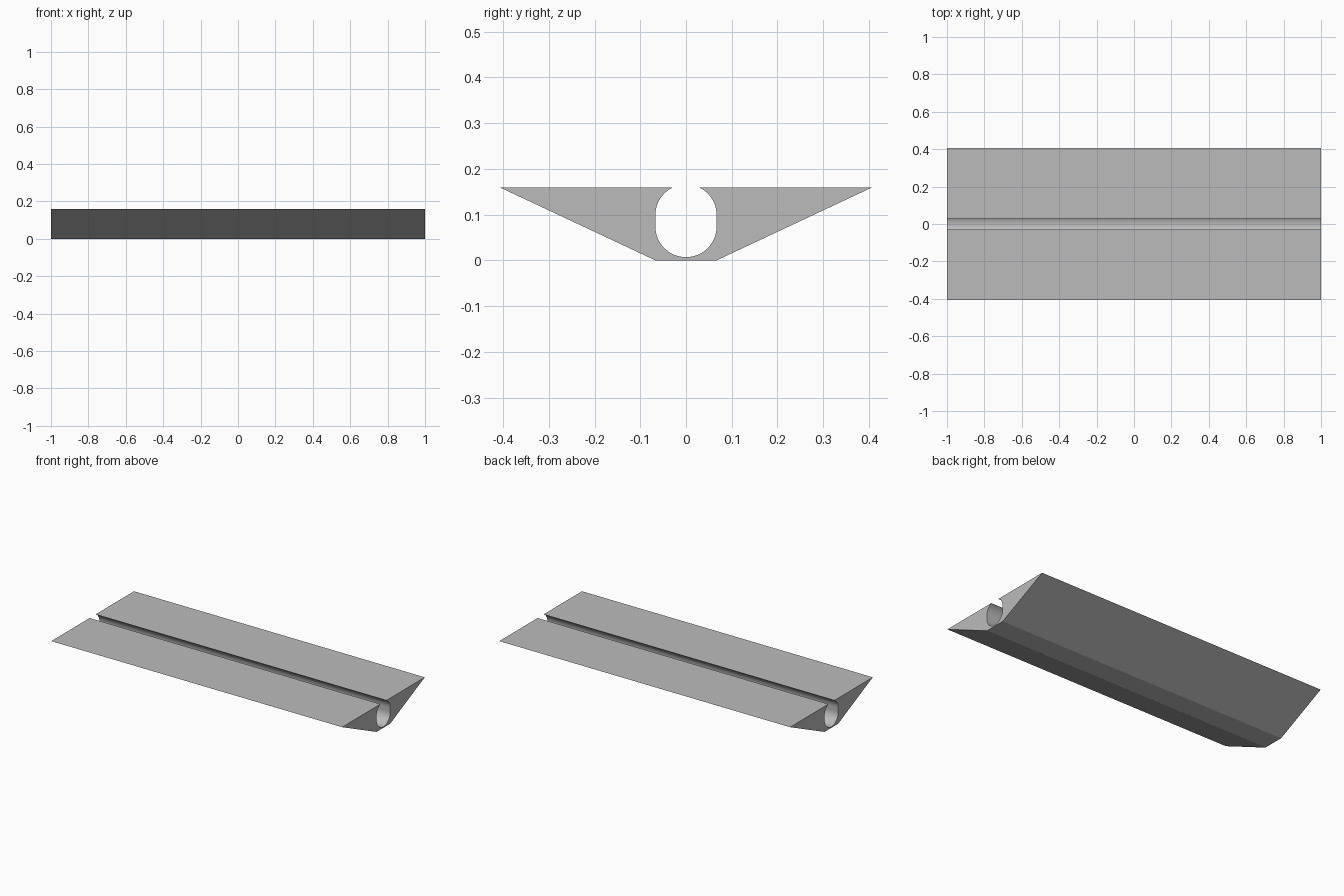
import bpy
import bmesh
from math import sin, cos, pi, asin, radians

cube = bpy.data.objects.get("Cube")
if cube:
    bpy.data.objects.remove(cube, do_unlink=True)

HALF_LENGTH = 1.0
HEIGHT = 0.159
HALF_TOP, HALF_BASE = 0.406, 0.067
RADIUS, LOW_CENTRE, HIGH_CENTRE = 0.067, 0.074, 0.099

grey = bpy.data.materials.new("plain grey")
grey.use_nodes = True
colour = (0.5, 0.5, 0.5, 1)
grey.diffuse_color = colour
grey.node_tree.nodes["Principled BSDF"].inputs["Base Color"].default_value = colour


def arc(centre, start, end, steps):
    """Points (y, z) on a slot arc."""
    angles = [start + (end - start) * i / steps for i in range(steps + 1)]
    return [(RADIUS * cos(a), centre + RADIUS * sin(a)) for a in angles]


# Half profile: slot floor, slot wall, rounded lip, top, sloping underside
lip = asin((HEIGHT - HIGH_CENTRE) / RADIUS)
half = arc(LOW_CENTRE, -pi / 2, 0, 16) + arc(HIGH_CENTRE, 0, lip, 12)
half += [(HALF_TOP, HEIGHT), (HALF_BASE, 0)]
profile = half + [(-y, z) for y, z in reversed(half[1:])]

# Extrude the profile along the full length
bm = bmesh.new()
end = bm.faces.new([bm.verts.new((-HALF_LENGTH, y, z)) for y, z in profile])
result = bmesh.ops.extrude_face_region(bm, geom=[end], use_keep_orig=True)
moved = [v for v in result["geom"] if isinstance(v, bmesh.types.BMVert)]
bmesh.ops.translate(bm, verts=moved, vec=(2 * HALF_LENGTH, 0, 0))
bmesh.ops.recalc_face_normals(bm, faces=bm.faces)

mesh = bpy.data.meshes.new("slotted_rail")
bm.to_mesh(mesh)
bm.free()
mesh.materials.append(grey)
rail = bpy.data.objects.new("slotted_rail", mesh)
bpy.context.collection.objects.link(rail)

# Smooth the slot while keeping the outer edges crisp
bpy.ops.object.select_all(action="DESELECT")
rail.select_set(True)
bpy.context.view_layer.objects.active = rail
bpy.ops.object.shade_smooth_by_angle(angle=radians(12))
